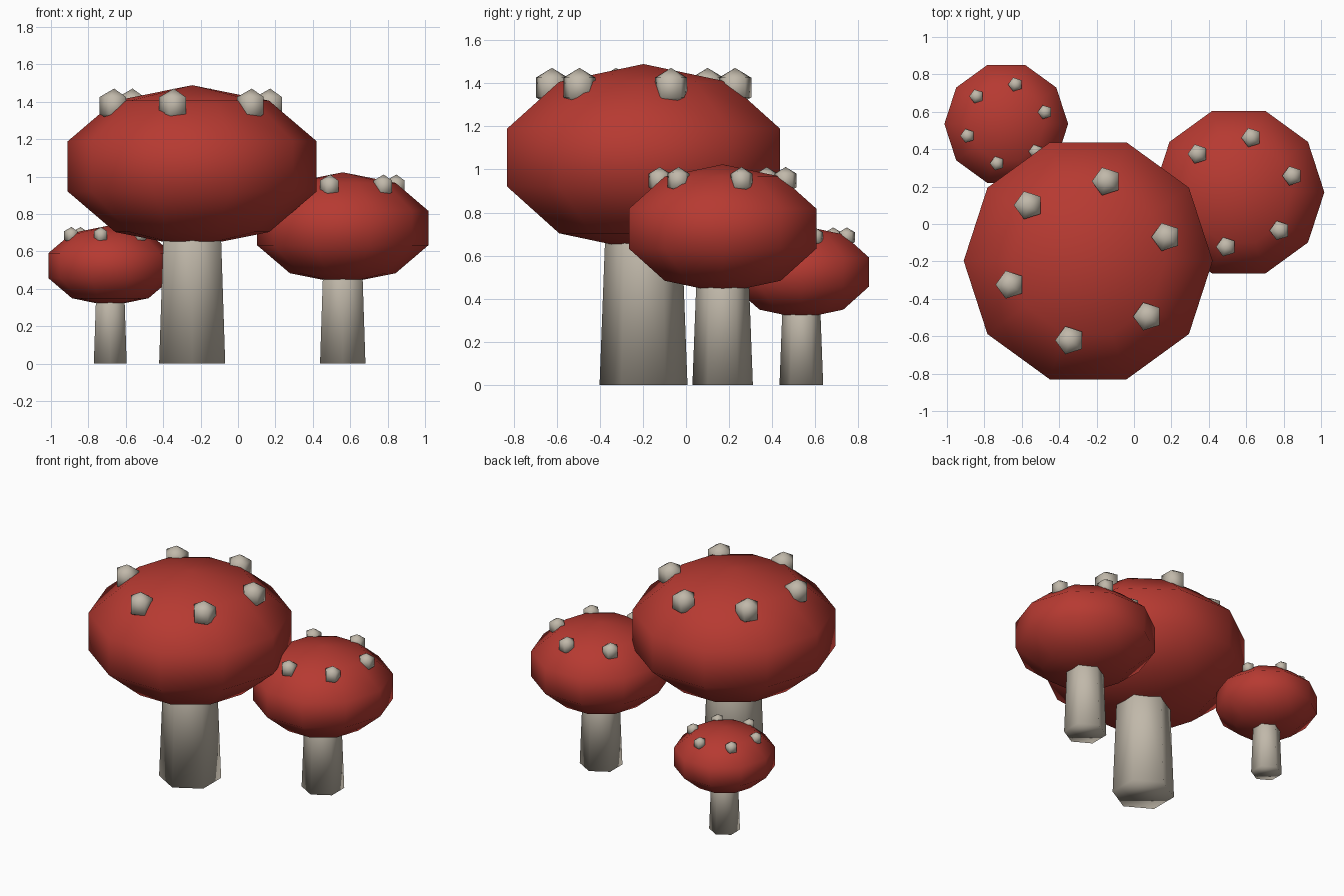
import bpy
import math
from mathutils import Matrix

if "Cube" in bpy.data.objects:
    bpy.data.objects.remove(bpy.data.objects["Cube"])


def make_material(name, color):
    mat = bpy.data.materials.new(name)
    mat.diffuse_color = (*color, 1.0)
    mat.use_nodes = True
    mat.node_tree.nodes["Principled BSDF"].inputs["Base Color"].default_value = mat.diffuse_color
    return mat


red = make_material("cap red", (0.47, 0.042, 0.031))
cream = make_material("stem cream", (0.53, 0.48, 0.40))


def finish(name, mat, turn=0.0, stretch=(1, 1, 1)):
    """Turn and stretch the mesh itself, then name, colour and smooth it."""
    obj = bpy.context.object
    obj.name = name
    obj.data.transform(Matrix.Diagonal((*stretch, 1)) @ Matrix.Rotation(turn, 4, 'Z'))
    obj.data.materials.append(mat)
    bpy.ops.object.shade_smooth()
    return obj


def mushroom(label, x, y, s):
    # tapered six-sided stem, running up into the cap
    height = 1.0 * s
    bpy.ops.mesh.primitive_cone_add(vertices=6, radius1=0.204 * s, radius2=0.166 * s,
                                    depth=height, location=(x, y, height / 2))
    finish(label + "_stem", cream)

    # flattened ten-sided cap with a corner facing front and back
    bpy.ops.mesh.primitive_uv_sphere_add(segments=10, ring_count=5, radius=0.70 * s,
                                         location=(x, y, 1.055 * s))
    finish(label + "_cap", red, math.pi / 2, (1, 1, 0.62))

    # ring of six five-sided spots
    for i in range(6):
        a = math.radians(17 + 60 * i)
        bpy.ops.mesh.primitive_uv_sphere_add(
            segments=5, ring_count=3, radius=0.091 * s,
            location=(x + 0.436 * s * math.cos(a), y + 0.436 * s * math.sin(a), 1.38 * s))
        finish(f"{label}_spot_{i + 1}", cream, math.pi / 2)


mushroom("large", -0.245, -0.197, 1.0)
mushroom("medium", 0.56, 0.17, 0.6875)
mushroom("small", -0.683, 0.535, 0.497)
